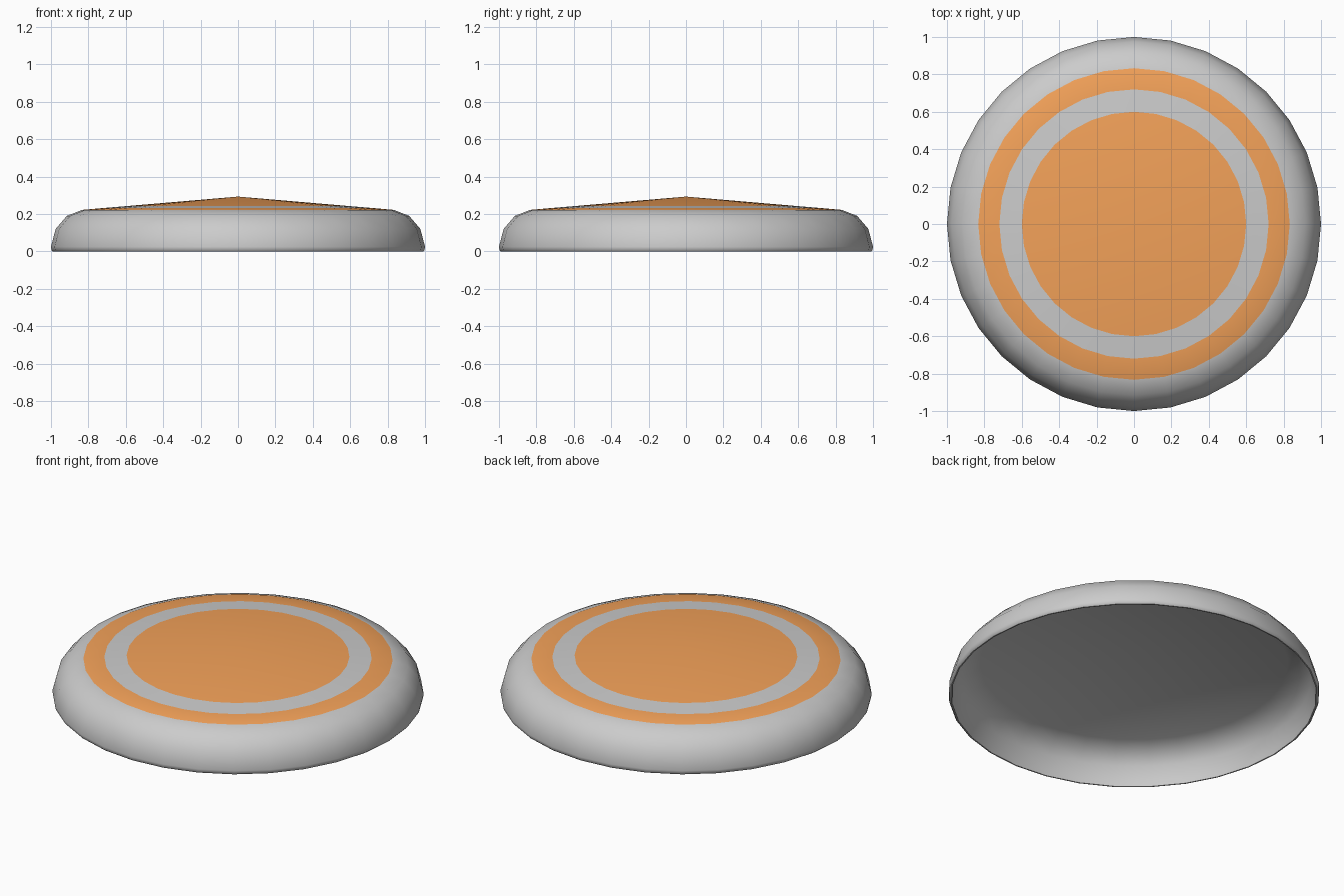
import bpy, bmesh
from math import cos, sin, tau, radians

if "Cube" in bpy.data.objects:
    bpy.data.objects.remove(bpy.data.objects["Cube"])

SIDES = 32

# Closed shell profile (radius, height): top centre, out to the rim, back underneath
PROFILE = [
    (0.0, 0.293), (0.60, 0.242), (0.72, 0.232), (0.833, 0.222),
    (0.915, 0.19), (0.975, 0.12), (1.0, 0.025), (0.997, 0.007), (0.99, 0.0),
    (0.983, 0.0), (0.978, 0.025), (0.957, 0.112), (0.903, 0.173),
    (0.828, 0.203), (0.0, 0.274),
]
ORANGE_BANDS = {0, 2}  # profile spans painted orange


def material(name, colour):
    mat = bpy.data.materials.new(name)
    mat.diffuse_color = colour
    mat.use_nodes = True
    mat.node_tree.nodes["Principled BSDF"].inputs["Base Color"].default_value = mat.diffuse_color
    return mat


def lathe(name, profile, orange):
    bm = bmesh.new()
    rings = []
    for r, z in profile:
        n = 1 if r == 0 else SIDES
        rings.append([bm.verts.new((r * cos(tau * i / SIDES), r * sin(tau * i / SIDES), z))
                      for i in range(n)])
    for k, (a, b) in enumerate(zip(rings, rings[1:])):
        for i in range(SIDES):
            j = (i + 1) % SIDES
            if len(a) == 1:
                f = bm.faces.new((a[0], b[i], b[j]))
            elif len(b) == 1:
                f = bm.faces.new((a[i], b[0], a[j]))
            else:
                f = bm.faces.new((a[i], b[i], b[j], a[j]))
            f.material_index = int(k in orange)
    bmesh.ops.recalc_face_normals(bm, faces=bm.faces)
    mesh = bpy.data.meshes.new(name)
    bm.to_mesh(mesh)
    bm.free()
    obj = bpy.data.objects.new(name, mesh)
    bpy.context.collection.objects.link(obj)
    return obj


# Flying disc with painted top rings
disc = lathe("flying_disc", PROFILE, ORANGE_BANDS)
disc.data.materials.append(material("grey_plastic", (0.8, 0.8, 0.8, 1)))
disc.data.materials.append(material("orange_paint", (0.9, 0.36, 0.1, 1)))

bpy.context.view_layer.objects.active = disc
disc.select_set(True)
bpy.ops.object.shade_smooth_by_angle(angle=radians(40))
